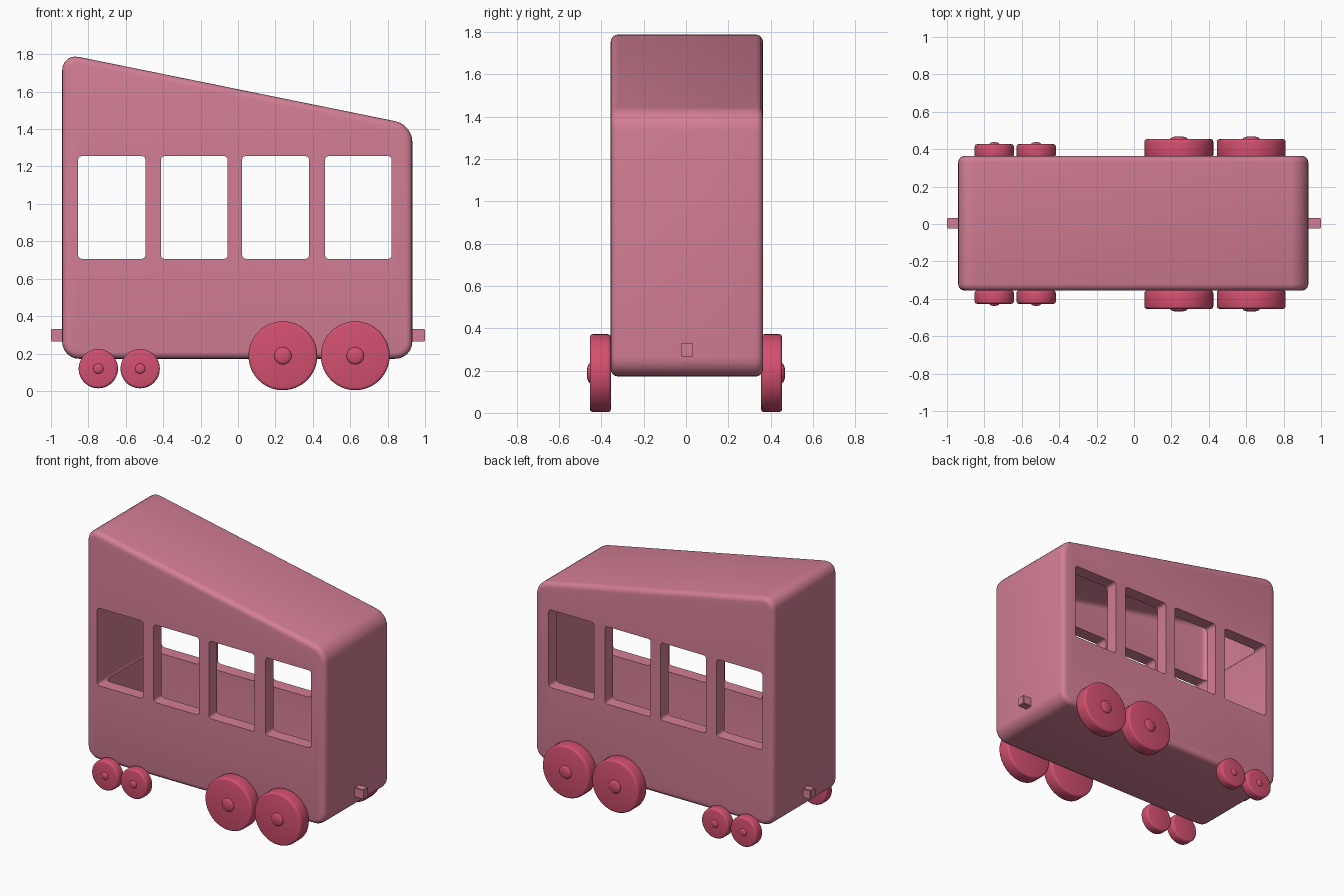
import bpy, bmesh, math
from mathutils import Matrix

if "Cube" in bpy.data.objects:
    bpy.data.objects.remove(bpy.data.objects["Cube"])

Y_MID = 0.004  # body centre in y


def material(name, rgb):
    m = bpy.data.materials.new(name)
    m.diffuse_color = (*rgb, 1)
    m.use_nodes = True
    m.node_tree.nodes["Principled BSDF"].inputs["Base Color"].default_value = m.diffuse_color
    return m


pink = material("pink_body", (0.65, 0.21, 0.30))
red = material("red_wheels", (0.65, 0.08, 0.16))


def finish(name, bm, mat, angle=35):
    bmesh.ops.recalc_face_normals(bm, faces=bm.faces)
    me = bpy.data.meshes.new(name)
    bm.to_mesh(me)
    bm.free()
    ob = bpy.data.objects.new(name, me)
    bpy.context.collection.objects.link(ob)
    me.materials.append(mat)
    smooth(ob, angle)
    return ob


def smooth(ob, angle=35):
    bpy.ops.object.select_all(action='DESELECT')
    ob.select_set(True)
    bpy.context.view_layer.objects.active = ob
    bpy.ops.object.shade_smooth_by_angle(angle=math.radians(angle))


def prism(name, pts, radius, half_y, edge_bevel=0.0, segs=6):
    """Rounded xz outline extruded along y, with optional rounded side edges."""
    bm = bmesh.new()
    face = bm.faces.new([bm.verts.new((x, Y_MID - half_y, z)) for x, z in pts])
    bmesh.ops.bevel(bm, geom=list(bm.verts), offset=radius, segments=segs,
                    profile=0.5, affect='VERTICES', clamp_overlap=False)
    ext = bmesh.ops.extrude_face_region(bm, geom=list(bm.faces), use_keep_orig=True)
    new = [v for v in ext['geom'] if isinstance(v, bmesh.types.BMVert)]
    bmesh.ops.translate(bm, verts=new, vec=(0, 2 * half_y, 0))
    bmesh.ops.recalc_face_normals(bm, faces=bm.faces)
    if edge_bevel:
        caps = [e for e in bm.edges
                if abs(e.verts[0].co.y - e.verts[1].co.y) < 1e-5]
        bmesh.ops.bevel(bm, geom=caps, offset=edge_bevel, segments=4,
                        profile=0.5, affect='EDGES', clamp_overlap=False)
    return finish(name, bm, pink)


def cut(ob, cutter):
    mod = ob.modifiers.new("cut", 'BOOLEAN')
    mod.operation, mod.solver, mod.object = 'DIFFERENCE', 'EXACT', cutter
    bpy.context.view_layer.objects.active = ob
    bpy.ops.object.modifier_apply(modifier=mod.name)
    bpy.data.objects.remove(cutter, do_unlink=True)


def roof(x):
    return 1.613 - 0.203 * x


def outline(x0, x1, z0, drop):
    return [(x0, z0), (x1, z0), (x1, roof(x1) - drop), (x0, roof(x0) - drop)]


# Sloped-roof body, hollowed out
body = prism("carriage_body", outline(-0.94, 0.932, 0.172, 0), 0.09, 0.36, 0.035)
cut(body, prism("cavity", outline(-0.85, 0.842, 0.262, 0.09), 0.05, 0.27, 0.03))

# Four windows through both sides
for x0, x1 in ((-0.855, -0.495), (-0.412, -0.055), (0.022, 0.38), (0.465, 0.822)):
    cut(body, prism("window", [(x0, 0.706), (x1, 0.706), (x1, 1.256), (x0, 1.256)],
                    0.02, 0.6, segs=3))
smooth(body)

# Coupling blocks at both ends
for side, end in ((-1, "left"), (1, "right")):
    bm = bmesh.new()
    bmesh.ops.create_cube(bm, size=1, matrix=Matrix.Translation((side * 0.96, Y_MID, 0.298))
                          @ Matrix.Diagonal((0.08, 0.056, 0.066, 1)))
    bmesh.ops.bevel(bm, geom=list(bm.edges), offset=0.004, segments=2, affect='EDGES')
    finish(end + "_coupling", bm, pink)


def wheel(name, x, z, r, side, y_out, hub_r, hub_out):
    y_in = 0.355
    w = y_out - y_in
    # Tyre disc with rounded rims
    bm = bmesh.new()
    rot = Matrix.Rotation(math.radians(90), 4, 'X')
    bmesh.ops.create_cone(bm, cap_ends=True, segments=48, radius1=r, radius2=r, depth=w,
                          matrix=Matrix.Translation((x, side * (y_in + w / 2), z)) @ rot)
    rims = [e for e in bm.edges if abs(e.verts[0].co.y - e.verts[1].co.y) < 1e-5]
    bmesh.ops.bevel(bm, geom=rims, offset=0.014, segments=3, profile=0.5, affect='EDGES')
    finish(name, bm, red)
    # Domed hub cap
    bm = bmesh.new()
    bmesh.ops.create_uvsphere(bm, u_segments=24, v_segments=12, radius=1,
                              matrix=Matrix.Translation((x, side * y_out, z))
                              @ Matrix.Diagonal((hub_r, hub_out, hub_r, 1)) @ rot)
    finish(name + "_hub", bm, red)


# Two big and two small wheels on each side
for side, label in ((-1, "front"), (1, "back")):
    for i, x in enumerate((0.24, 0.627)):
        wheel(f"{label}_big_wheel_{i + 1}", x, 0.188, 0.184, side, 0.454, 0.046, 0.015)
    for i, x in enumerate((-0.747, -0.523)):
        wheel(f"{label}_small_wheel_{i + 1}", x, 0.119, 0.105, side, 0.427, 0.027, 0.011)
